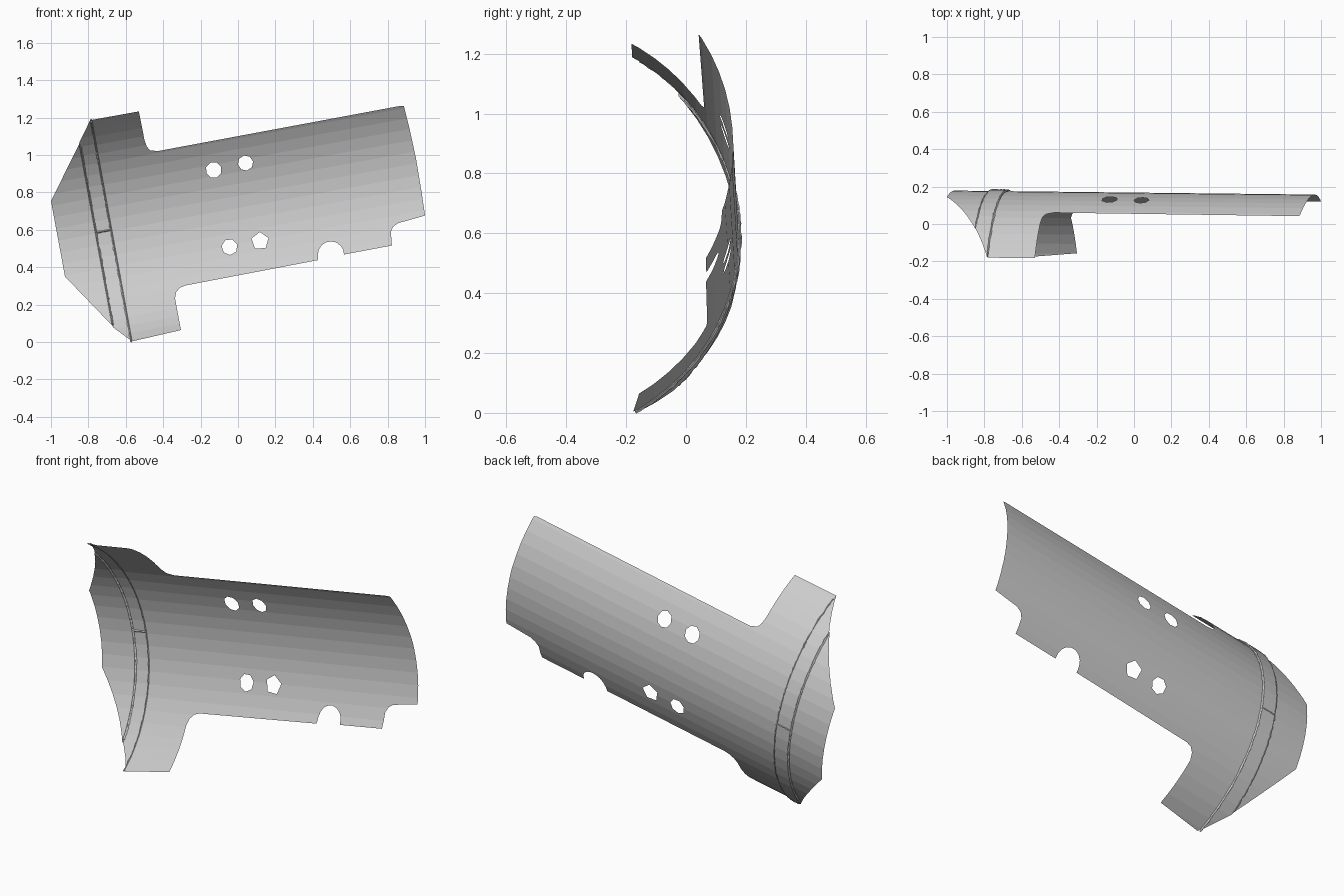
import bpy, bmesh, math, random
from mathutils import Vector

if "Cube" in bpy.data.objects:
    bpy.data.objects.remove(bpy.data.objects["Cube"])

random.seed(3)
A = math.radians(10.3)                 # tilt of the shell axis in the front view
CA, SA = math.cos(A), math.sin(A)
R, V0, Y0 = 0.69, 0.705, 0.168         # shell radius, axis height, crest depth
N, HALF = 24, math.radians(64)         # flat strips across the arc
SEAM_R, SEAM_L, STEP = -0.56, -0.643, 0.008
ARC = [-HALF + 2 * HALF * i / N for i in range(N + 1)]


def to_uv(x, z):
    return x * CA + z * SA, z * CA - x * SA


def shell(u, v, lift=0.0):
    """Point on the faceted shell, u along the axis and v across it."""
    d = v - V0
    i = 0
    while i < N - 1 and R * math.sin(ARC[i + 1]) < d:
        i += 1
    a, b = ARC[i], ARC[i + 1]
    t = (d - R * math.sin(a)) / (R * math.sin(b) - R * math.sin(a))
    y = R * ((1 - t) * math.cos(a) + t * math.cos(b)) - R
    m = math.asin(max(-0.95, min(0.95, d / R)))
    v += lift * math.sin(m)
    x = u * CA - v * SA
    return Vector((x, Y0 + y - 0.011 * x + lift * math.cos(m), u * SA + v * CA))


def ring(cx, cz, r, n, start=0.0, sweep=2 * math.pi, closed=True):
    k = n if closed else n - 1
    return [(cx + r * math.cos(start + sweep * i / k),
             cz + r * math.sin(start + sweep * i / k)) for i in range(n)]


def make_object(name, bm):
    me = bpy.data.meshes.new(name)
    bm.to_mesh(me)
    bm.free()
    ob = bpy.data.objects.new(name, me)
    bpy.context.collection.objects.link(ob)
    return ob


# Outline of the plate in the front view (x, z)
outline = [(-1.0, 0.754), (-0.925, 0.35), (-0.67, 0.085), (-0.56, 0.005),
           (-0.305, 0.064), (-0.337, 0.235), (-0.33, 0.267), (-0.312, 0.289),
           (-0.283, 0.302), (0.428, 0.438)]
outline += ring(0.497, 0.468, 0.07, 9, math.pi, -math.pi, False)
outline += [(0.823, 0.516), (0.817, 0.59), (0.83, 0.617), (0.857, 0.636),
            (1.0, 0.676), (0.982, 0.8), (0.95, 0.99), (0.915, 1.15), (0.887, 1.262),
            (0.87, 1.263), (-0.428, 1.021), (-0.47, 1.025), (-0.488, 1.045),
            (-0.50, 1.08), (-0.53, 1.233), (-0.785, 1.187)]

# Bolt holes
holes = [ring(-0.13, 0.92, 0.043, 8, 0.4), ring(0.04, 0.957, 0.041, 8, 0.2),
         ring(-0.045, 0.508, 0.043, 7, 0.3), ring(0.118, 0.54, 0.048, 5, 1.6)]

# Curved plate: fill flat, cut into strips, then bend
bm = bmesh.new()
for loop in [outline] + holes:
    vs = [bm.verts.new((*to_uv(x, z), 0)) for x, z in loop]
    for i, v in enumerate(vs):
        bm.edges.new((v, vs[(i + 1) % len(vs)]))
bmesh.ops.triangle_fill(bm, use_beauty=True, use_dissolve=False,
                        edges=bm.edges[:], normal=(0, 0, 1))


def slice_at(co, no):
    bmesh.ops.bisect_plane(bm, geom=bm.verts[:] + bm.edges[:] + bm.faces[:],
                           dist=1e-5, plane_co=co, plane_no=no)


for a in ARC:
    slice_at((0, V0 + R * math.sin(a), 0), (0, 1, 0))
for u in (SEAM_R, SEAM_R + 0.004, SEAM_L, SEAM_L - 0.004):
    slice_at((u, 0, 0), (1, 0, 0))
for v in bm.verts:
    u, w = v.co.x, v.co.y
    in_band = SEAM_L - 1e-4 <= u <= SEAM_R + 1e-4
    v.co = shell(u, w, STEP if in_band else 0.0)
bmesh.ops.recalc_face_normals(bm, faces=bm.faces[:])
if sum(f.normal.y * f.calc_area() for f in bm.faces) < 0:
    bmesh.ops.reverse_faces(bm, faces=bm.faces[:])
make_object("curved_plate", bm)


# Rough weld beads along the overlap band
def bead(name, start, end, n, r):
    bm = bmesh.new()
    prev = None
    for i in range(n + 1):
        t = i / n
        u = start[0] + (end[0] - start[0]) * t + random.uniform(-0.002, 0.002)
        w = start[1] + (end[1] - start[1]) * t
        rr = r * random.uniform(0.6, 1.2)
        lifts = ((1, 0), (0, 1), (-1, 0), (0, -1))
        if abs(end[0] - start[0]) > abs(end[1] - start[1]):
            row = [bm.verts.new(shell(u, w + p * rr, 0.006 + q * rr)) for p, q in lifts]
        else:
            row = [bm.verts.new(shell(u + p * rr, w, 0.004 + q * rr)) for p, q in lifts]
        if prev:
            for k in range(4):
                j = (k + 1) % 4
                bm.faces.new((prev[k], prev[j], row[j], row[k]))
        else:
            bm.faces.new(row)
        prev = row
    bm.faces.new(prev[::-1])
    bmesh.ops.recalc_face_normals(bm, faces=bm.faces[:])
    make_object(name, bm)


bead("weld_bead_right", (SEAM_R, 0.108), (SEAM_R, 1.295), 110, 0.006)
bead("weld_bead_left", (SEAM_L, 0.215), (SEAM_L, 1.175), 90, 0.006)
bead("weld_bead_cross", (SEAM_L, 0.711), (SEAM_R, 0.711), 10, 0.005)
